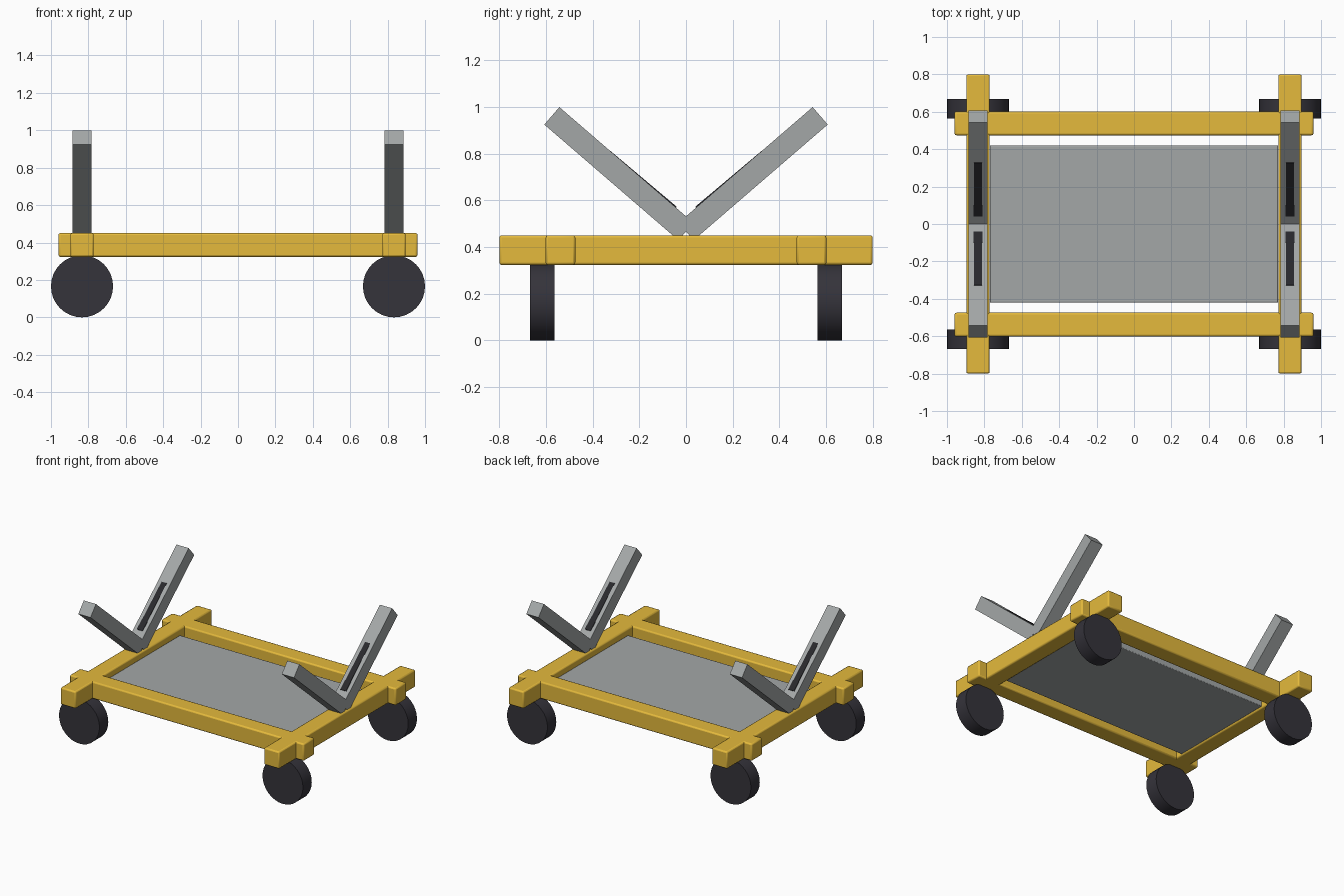
import bpy, math
from mathutils import Vector

cube = bpy.data.objects.get("Cube")
if cube:
    bpy.data.objects.remove(cube, do_unlink=True)


def make_material(name, rgb):
    mat = bpy.data.materials.new(name)
    mat.use_nodes = True
    mat.diffuse_color = (*rgb, 1)
    mat.node_tree.nodes["Principled BSDF"].inputs["Base Color"].default_value = (*rgb, 1)
    return mat


YELLOW = make_material("yellow paint", (0.78, 0.49, 0.045))
GREY = make_material("grey metal", (0.37, 0.39, 0.39))
RUBBER = make_material("dark rubber", (0.035, 0.033, 0.043))
BLACK = make_material("black pad", (0.021, 0.021, 0.025))


def box(name, centre, size, mat, tilt=0, bevel=0):
    bpy.ops.mesh.primitive_cube_add(size=1, location=centre)
    ob = bpy.context.object
    ob.name = name
    ob.scale = size
    bpy.ops.object.transform_apply(location=False, rotation=False, scale=True)
    ob.rotation_euler.x = tilt
    ob.data.materials.append(mat)
    if bevel:
        mod = ob.modifiers.new("soft edges", "BEVEL")
        mod.width = bevel
        mod.segments = 2
        bpy.ops.object.shade_smooth_by_angle(angle=math.radians(40))
    return ob


def bar(name, x, start, end, width, thick, mat):
    """Box running between two (y, z) points, centred on that line."""
    a, b = Vector((x, *start)), Vector((x, *end))
    d = b - a
    return box(name, (a + b) / 2, (width, d.length, thick), mat, math.atan2(d.z, d.y))


# Frame, deck
RAIL_X = 0.834
for side, sx in (("left", 1), ("right", -1)):
    box(side + "_rail", (sx * RAIL_X, 0, 0.387), (0.125, 1.6, 0.127), YELLOW, bevel=0.01)
for end, sy in (("back", 1), ("front", -1)):
    box(end + "_rail", (0, sy * 0.538, 0.387), (1.92, 0.127, 0.127), YELLOW, bevel=0.01)
box("deck_plate", (0, 0, 0.369), (1.54, 0.84, 0.074), GREY, bevel=0.005)

for side, sx in (("left", 1), ("right", -1)):
    for end, sy in (("back", 1), ("front", -1)):
        tag = f"{end}_{side}_"
        x = sx * RAIL_X
        # Wheels
        bpy.ops.mesh.primitive_cylinder_add(
            vertices=32, radius=0.166, depth=0.103,
            location=(x, sy * 0.616, 0.166), rotation=(math.pi / 2, 0, 0))
        wheel = bpy.context.object
        wheel.name = tag + "wheel"
        wheel.data.materials.append(RUBBER)
        bpy.ops.object.shade_smooth_by_angle(angle=math.radians(30))
        # Cradle arms forming a V, with dark pads on their inner faces
        bar(tag + "arm", x, (0, 0.4666), (sy * 0.575, 0.9625), 0.1, 0.099, GREY)
        bar(tag + "pad", x, (sy * 0.042, 0.569), (sy * 0.33, 0.8115), 0.042, 0.009, BLACK)
        bar(tag + "pad_foot", x, (sy * 0.042, 0.569), (sy * 0.1, 0.618), 0.047, 0.009, BLACK)
